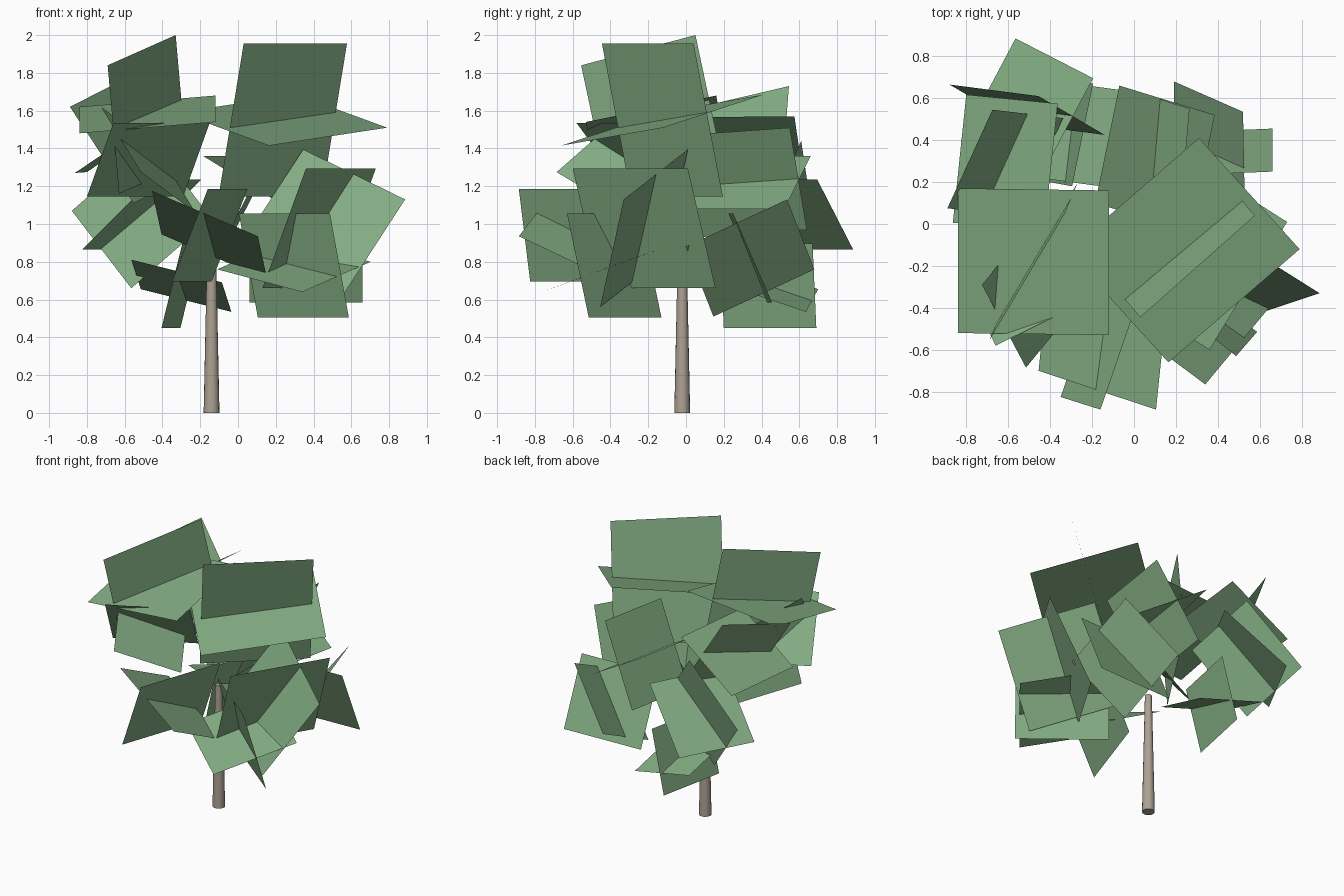
import bpy
from mathutils import Vector


def material(name, color):
    m = bpy.data.materials.new(name)
    m.diffuse_color = color
    return m


bark = material("bark", (0.42, 0.36, 0.29, 1))
leaf = material("leaf", (0.23, 0.42, 0.23, 1))


def clump(name, center, *cards):
    """Crossed flat leaf cards sharing one centre; each card is given by two
    neighbouring corners, the other two are mirrored through the centre."""
    c = Vector(center)
    verts, faces = [], []
    for a, b in cards:
        a, b = Vector(a), Vector(b)
        n = len(verts)
        verts += [a, b, 2 * c - a, 2 * c - b]
        faces.append((n, n + 1, n + 2, n + 3))
    me = bpy.data.meshes.new(name)
    me.from_pydata(verts, [], faces)
    me.materials.append(leaf)
    bpy.context.collection.objects.link(bpy.data.objects.new(name, me))


# trunk
bpy.ops.mesh.primitive_cone_add(vertices=16, radius1=0.042, radius2=0.023,
                                depth=0.88, location=(-0.14, -0.02, 0.44))
trunk = bpy.context.object
trunk.name = "trunk"
trunk.data.materials.append(bark)
bpy.ops.object.shade_smooth_by_angle()

# crown top
clump("leaves_top_left", (-0.48, -0.18, 1.58),
      ((-0.84, -0.52, 1.48), (-0.12, -0.53, 1.54)),
      ((-0.69, -0.555, 1.84), (-0.33, 0.05, 2.0)))
clump("leaves_top_right", (0.237, -0.125, 1.55),
      ((0.31, 0.41, 1.685), (0.79, -0.12, 1.51)),
      ((0.03, -0.445, 1.955), (0.577, 0.04, 1.955)))

# crown middle
clump("leaves_mid_back_left", (-0.614, 0.29, 1.42),
      ((-0.80, 0.617, 1.275), (-0.364, 0.574, 1.57)),
      ((-0.89, 0.075, 1.62), (-0.675, 0.545, 1.73)))
clump("leaves_mid_front_left", (-0.475, -0.31, 1.34),
      ((-0.66, -0.58, 1.535), (-0.15, -0.33, 1.535)),
      ((-0.515, -0.685, 1.275), (-0.725, -0.29, 1.62)))
clump("leaves_mid_back_right", (0.10, 0.31, 1.22),
      ((-0.07, 0.66, 1.36), (-0.185, 0.10, 1.36)),
      ((0.265, 0.55, 1.51), (0.215, -0.02, 1.47)))

# crown bottom
clump("leaves_low_back_left", (-0.51, 0.545, 1.05),
      ((-0.565, 0.885, 0.865), (-0.825, 0.395, 0.865)),
      ((-0.88, 0.665, 1.07), (-0.455, 0.61, 1.44)))
clump("leaves_low_front", (-0.15, -0.55, 0.94),
      ((-0.16, -0.885, 1.185), (0.05, -0.275, 1.185)),
      ((-0.455, -0.70, 1.175), (0.105, -0.885, 0.935)))
clump("leaves_low_back", (-0.30, 0.435, 0.673),
      ((-0.405, 0.20, 0.45), (-0.305, 0.69, 0.45)),
      ((-0.035, 0.635, 0.535), (-0.515, 0.70, 0.655)))
clump("leaves_low_front_right", (0.296, -0.38, 0.78),
      ((0.487, -0.63, 1.055), (0.005, -0.245, 1.055)),
      ((0.34, -0.765, 0.64), (-0.11, -0.43, 0.76)))
clump("leaves_low_right", (0.43, -0.222, 0.978),
      ((0.36, -0.60, 1.295), (0.73, 0.01, 1.295)),
      ((0.345, 0.01, 1.395), (0.885, -0.33, 1.13)))
clump("leaves_low_back_right", (0.36, 0.34, 0.82),
      ((0.06, 0.43, 0.585), (0.66, 0.455, 0.585)),
      ((0.19, 0.68, 0.76), (0.52, 0.535, 1.13)))
